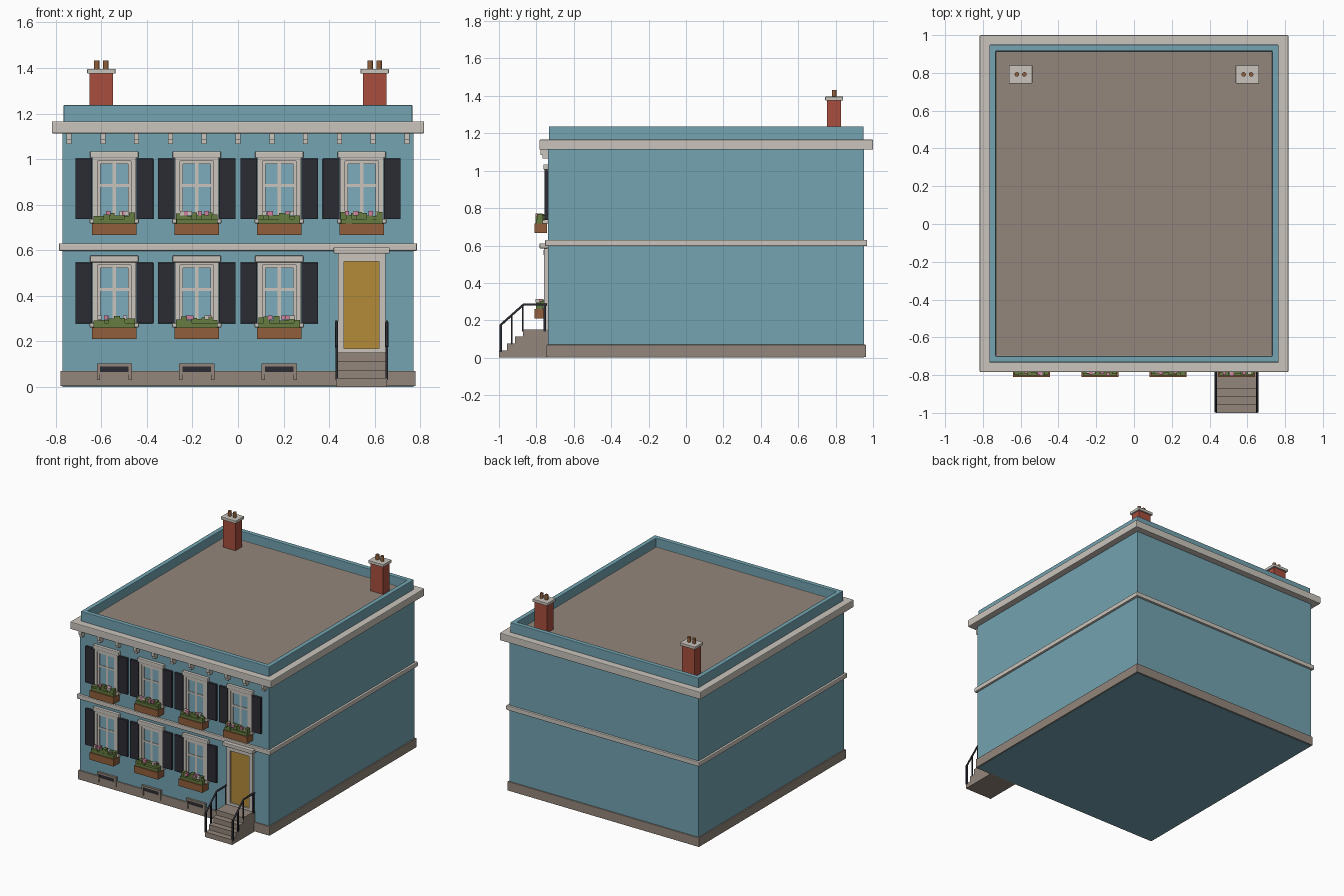
import bpy, bmesh, random
from mathutils import Vector

random.seed(4)
if "Cube" in bpy.data.objects:
    bpy.data.objects.remove(bpy.data.objects["Cube"])


def material(name, r, g, b):
    lin = [((c / 255 + 0.055) / 1.055) ** 2.4 for c in (r, g, b)] + [1]
    m = bpy.data.materials.new(name)
    m.use_nodes = True
    m.diffuse_color = lin
    m.node_tree.nodes["Principled BSDF"].inputs["Base Color"].default_value = lin
    return m


WALL = material("blue wall", 115, 163, 177)
TRIM = material("cream trim", 202, 196, 187)
STONE = material("grey stone", 147, 134, 123)
BRICK = material("red brick", 168, 78, 61)
DARK = material("dark paint", 43, 43, 52)
OCHRE = material("ochre door", 180, 138, 56)
WOOD = material("brown wood", 146, 95, 60)
LEAF = material("green leaves", 102, 124, 64)
PINK = material("pink petals", 210, 128, 160)
GLASS = material("window glass", 126, 172, 188)


def finish(name, bm, mats, bevel=0):
    bmesh.ops.recalc_face_normals(bm, faces=bm.faces)
    mesh = bpy.data.meshes.new(name)
    bm.to_mesh(mesh)
    bm.free()
    for m in mats:
        mesh.materials.append(m)
    ob = bpy.data.objects.new(name, mesh)
    bpy.context.collection.objects.link(ob)
    if bevel:
        mod = ob.modifiers.new("Soft edge", "BEVEL")
        mod.width = bevel
        mod.segments = 2
    return ob


def add_box(bm, x, y, z):
    """Box between the low and high bounds on each axis."""
    verts = bmesh.ops.create_cube(bm, size=1)["verts"]
    for v in verts:
        v.co = [lo + (c + 0.5) * (hi - lo) for c, (lo, hi) in zip(v.co, (x, y, z))]


def box(name, x, y, z, mat, bevel=0):
    bm = bmesh.new()
    add_box(bm, x, y, z)
    return finish(name, bm, [mat], bevel)


def wide(cx, half):
    return (cx - half, cx + half)


FRONT, BACK, SIDE = -0.737, 0.953, 0.77


def slab(name, out, z, mat, bevel=0):
    """Layer around the whole house, standing out from the walls."""
    return box(name, (-SIDE - out, SIDE + out), (FRONT - out, BACK + out), z, mat, bevel)


# House body, plinth, floor band and cornice
slab("house_walls", 0, (0, 1.13), WALL)
slab("plinth", 0.009, (0.003, 0.07), STONE, 0.003)
slab("floor_band", 0.016, (0.597, 0.63), TRIM, 0.005)
slab("cornice", 0.047, (1.112, 1.166), TRIM, 0.005)

# Parapet with a sunken roof
bm = bmesh.new()
add_box(bm, (-SIDE + 0.004, SIDE - 0.004), (FRONT + 0.004, BACK - 0.004), (1.16, 1.237))
bm.normal_update()
top = max(bm.faces, key=lambda f: f.calc_center_median().z)
bmesh.ops.inset_individual(bm, faces=[top], thickness=0.048)
ext = bmesh.ops.extrude_face_region(bm, geom=[top])["geom"]
bmesh.ops.translate(bm, verts=[g for g in ext if isinstance(g, bmesh.types.BMVert)],
                    vec=Vector((0, 0, -0.066)))
for g in ext:
    if isinstance(g, bmesh.types.BMFace):
        g.material_index = 1
if top.is_valid:
    bmesh.ops.delete(bm, geom=[top], context="FACES_ONLY")
finish("parapet", bm, [WALL, STONE], 0.004)

# Brackets below the cornice
bm = bmesh.new()
for i in range(11):
    cx = (i - 5) * 0.1483
    add_box(bm, wide(cx, 0.011), (-0.777, FRONT), (1.085, 1.113))
    add_box(bm, wide(cx, 0.011), (-0.767, FRONT), (1.066, 1.085))
finish("cornice_brackets", bm, [TRIM])

# Chimneys
for side, word in ((1, "left"), (-1, "right")):
    cx, cy = side * 0.6, 0.792
    box(word + "_chimney_stack", wide(cx, 0.051), wide(cy, 0.037), (1.165, 1.376), BRICK)
    box(word + "_chimney_cap", wide(cx, 0.062), wide(cy, 0.048), (1.375, 1.396), TRIM, 0.003)
    for px in (-0.02, 0.02):
        bpy.ops.mesh.primitive_cylinder_add(vertices=16, radius=0.012, depth=0.045,
                                            location=(cx + px, cy, 1.41))
        pot = bpy.context.object
        pot.name = word + "_chimney_pot"
        pot.data.materials.append(WOOD)
        bpy.ops.object.shade_smooth_by_angle()


def window(cx, drop, word):
    """Sash window with shutters and a planted flower box."""
    z = lambda lo, hi: (lo - drop, hi - drop)
    box(word + "_glass", wide(cx, 0.085), (FRONT - 0.006, FRONT + 0.01), z(0.735, 1.01), GLASS)
    bm = bmesh.new()
    for s in (-1, 1):
        add_box(bm, wide(cx + s * 0.084, 0.011), (-0.757, FRONT), z(0.725, 1.01))
        add_box(bm, wide(cx + s * 0.067, 0.007), (-0.75, FRONT), z(0.725, 1.0))
    add_box(bm, wide(cx, 0.095), (-0.757, FRONT), z(0.992, 1.01))
    add_box(bm, wide(cx, 0.074), (-0.75, FRONT), z(0.978, 0.993))
    add_box(bm, wide(cx, 0.007), (-0.747, FRONT), z(0.73, 0.99))
    add_box(bm, wide(cx, 0.07), (-0.747, FRONT), z(0.878, 0.891))
    finish(word + "_frame", bm, [TRIM])
    box(word + "_lintel", wide(cx, 0.106), (-0.763, FRONT), z(1.004, 1.034), TRIM, 0.005)
    box(word + "_sill", wide(cx, 0.108), (-0.768, FRONT), z(0.718, 0.737), TRIM, 0.003)
    for s in (-1, 1):
        box(word + "_shutter", wide(cx + s * 0.134, 0.037), (-0.756, FRONT),
            z(0.736, 1.002), DARK, 0.002)
    box(word + "_planter", wide(cx, 0.098), (-0.81, -0.742), z(0.667, 0.718), WOOD)
    # Leafy clumps and blossoms of uneven height
    leaves, petals = bmesh.new(), bmesh.new()
    add_box(leaves, wide(cx, 0.09), (-0.802, -0.755), z(0.71, 0.738))
    for i in range(8):
        px = cx - 0.079 + i * 0.0225
        py = random.uniform(-0.79, -0.768)
        add_box(leaves, wide(px, 0.013), wide(py, 0.014), z(0.71, random.uniform(0.748, 0.768)))
    for i in range(5):
        px = cx + random.uniform(-0.07, 0.07)
        py = random.uniform(-0.795, -0.775)
        add_box(petals, wide(px, 0.009), wide(py, 0.009), z(0.752, 0.771))
    petals.faces.ensure_lookup_table()
    for f in petals.faces:
        f.material_index = 1 if f.index // 6 > 2 else 0
    finish(word + "_leaves", leaves, [LEAF])
    finish(word + "_blossoms", petals, [PINK, TRIM])


COLUMNS = [-0.543, -0.181, 0.181, 0.543]
for n, cx in enumerate(COLUMNS):
    window(cx, 0, f"upper_window_{n + 1}")
for n, cx in enumerate(COLUMNS[:3]):
    window(cx, 0.457, f"lower_window_{n + 1}")
    # Cellar vents in the plinth
    bm = bmesh.new()
    for s in (-1, 1):
        add_box(bm, wide(cx + s * 0.07, 0.007), (-0.753, FRONT), (0.03, 0.102))
    add_box(bm, wide(cx, 0.076), (-0.753, FRONT), (0.09, 0.102))
    add_box(bm, wide(cx, 0.07), (-0.752, FRONT), (0.055, 0.066))
    finish("cellar_vent_frame", bm, [STONE])
    box("cellar_vent", wide(cx, 0.064), (-0.749, FRONT), (0.066, 0.09), DARK)

# Front door
DX = 0.543
box("door_panel", wide(DX, 0.078), (-0.749, FRONT), (0.16, 0.553), OCHRE)
bm = bmesh.new()
for s in (-1, 1):
    add_box(bm, wide(DX + s * 0.091, 0.014), (-0.758, FRONT), (0.148, 0.59))
add_box(bm, wide(DX, 0.09), (-0.758, FRONT), (0.55, 0.59))
add_box(bm, wide(DX, 0.09), (-0.758, FRONT), (0.15, 0.168))
finish("door_frame", bm, [TRIM])
box("door_lintel", wide(DX, 0.123), (-0.783, FRONT), (0.585, 0.612), TRIM, 0.004)

# Front steps
bm = bmesh.new()
for i in range(4):
    add_box(bm, wide(DX, 0.11), (-1 + i * 0.043, FRONT), (0, 0.0375 * (i + 1)))
finish("front_steps", bm, [STONE])

# Handrails with posts
for s, word in ((1, "left"), (-1, "right")):
    rx = DX + s * 0.11
    curve = bpy.data.curves.new(word + "_handrail", "CURVE")
    curve.dimensions = "3D"
    curve.bevel_depth = 0.007
    curve.bevel_resolution = 1
    curve.use_fill_caps = True
    path = [(-0.991, 0.175), (-0.868, 0.285), (-0.742, 0.285)]
    line = curve.splines.new("POLY")
    line.points.add(len(path) - 1)
    for p, (y, z) in zip(line.points, path):
        p.co = (rx, y, z, 1)
    curve.materials.append(DARK)
    bpy.context.collection.objects.link(bpy.data.objects.new(word + "_handrail", curve))
    bm = bmesh.new()
    for y, lo, hi, r in ((-0.991, 0.03, 0.178, 0.006), (-0.932, 0.07, 0.23, 0.004),
                         (-0.872, 0.14, 0.283, 0.004), (-0.755, 0.14, 0.285, 0.006)):
        add_box(bm, wide(rx, r), wide(y, r), (lo, hi))
    finish(word + "_rail_posts", bm, [DARK])
